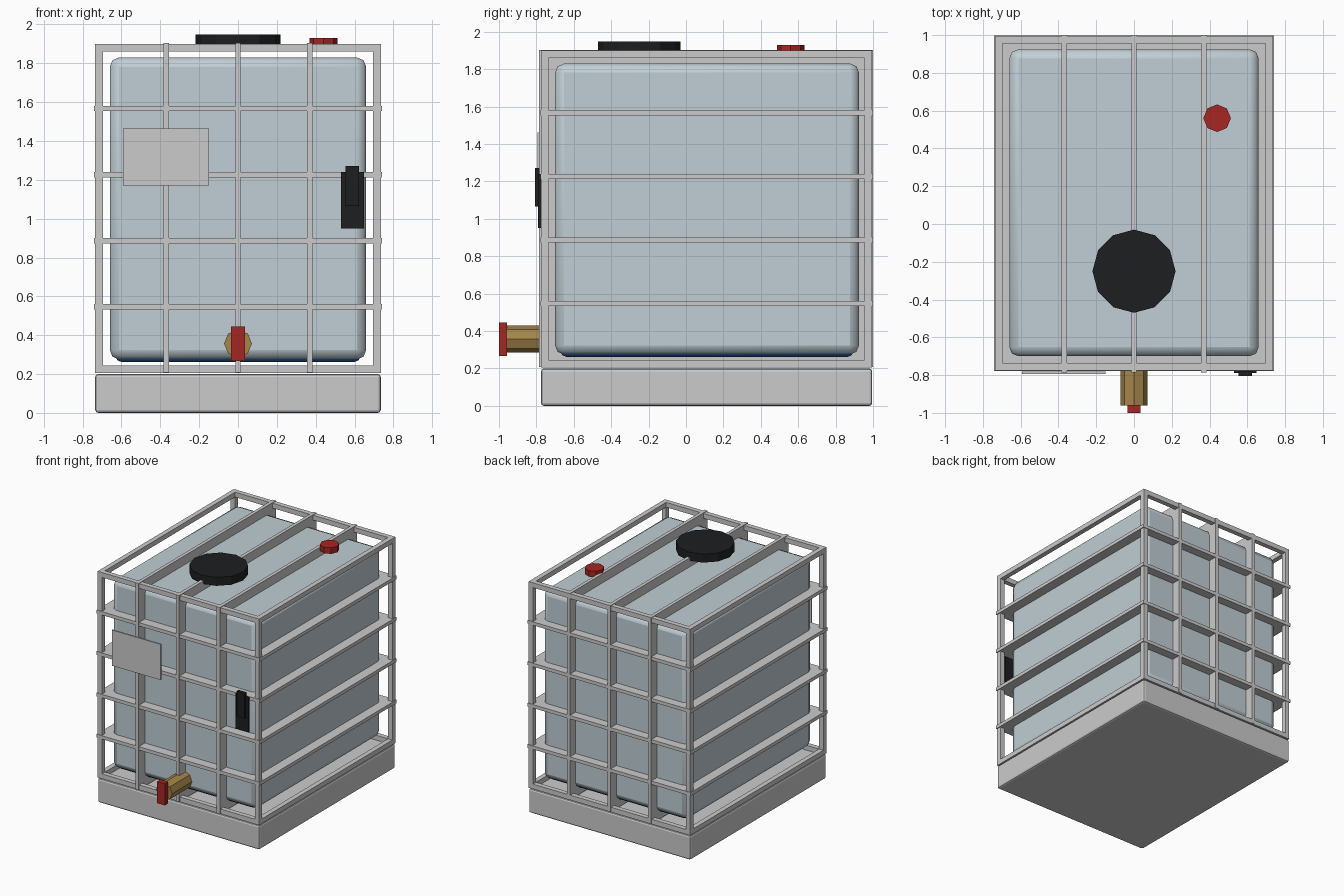
import bpy, bmesh, math
from mathutils import Matrix, Vector

if "Cube" in bpy.data.objects:
    bpy.data.objects.remove(bpy.data.objects["Cube"])


def material(name, color):
    m = bpy.data.materials.new(name)
    m.diffuse_color = (*color, 1)
    m.use_nodes = True
    m.node_tree.nodes["Principled BSDF"].inputs["Base Color"].default_value = m.diffuse_color
    return m


TANK = material("pale_plastic", (0.53, 0.62, 0.66))
BLACK = material("black_plastic", (0.012, 0.013, 0.014))
RED = material("red_plastic", (0.38, 0.02, 0.016))
BRASS = material("brass", (0.38, 0.24, 0.07))
BLUE = material("blue_liquid", (0.02, 0.11, 0.32))
LABEL = material("label_white", (0.62, 0.62, 0.62))


def finish(name, bm, mat=None, bevel=0, segments=1):
    me = bpy.data.meshes.new(name)
    bm.to_mesh(me)
    bm.free()
    ob = bpy.data.objects.new(name, me)
    bpy.context.collection.objects.link(ob)
    if mat:
        me.materials.append(mat)
    if bevel:
        mod = ob.modifiers.new("bevel", 'BEVEL')
        mod.width = bevel
        mod.segments = segments
    return ob


def add_box(bm, lo, hi):
    lo, hi = Vector(lo), Vector(hi)
    bmesh.ops.create_cube(bm, size=1, matrix=Matrix.Translation((lo + hi) / 2)
                          @ Matrix.Diagonal((*(hi - lo), 1)))


def box(name, lo, hi, mat=None, bevel=0, segments=1):
    bm = bmesh.new()
    add_box(bm, lo, hi)
    return finish(name, bm, mat, bevel, segments)


def cylinder(name, sides, r, depth, center, mat, rot=None):
    bm = bmesh.new()
    m = Matrix.Translation(center)
    if rot:
        m = m @ rot
    bmesh.ops.create_cone(bm, cap_ends=True, segments=sides, radius1=r,
                          radius2=r, depth=depth, matrix=m)
    return finish(name, bm, mat)


def ring(name, lo, hi, axis, depth):
    """Closed rectangular hoop around the given axis, made of four flat bars."""
    bm = bmesh.new()
    for a in [i for i in range(3) if i != axis]:
        l, h = list(lo), list(hi)
        h[a] = lo[a] + depth
        add_box(bm, l, h)
        l, h = list(lo), list(hi)
        l[a] = hi[a] - depth
        add_box(bm, l, h)
    return finish(name, bm)


X, Y0, Y1 = 0.735, -0.775, 0.995   # footprint

# pallet base
box("pallet", (-X, Y0, 0), (X, Y1, 0.2), None, 0.015, 2)

# tank and the liquid showing beneath it
tank = box("tank", (-0.66, -0.70, 0.275), (0.66, 0.925, 1.83), TANK, 0.048, 2)
liquid = box("liquid", (-0.63, -0.67, 0.262), (0.63, 0.895, 0.9), BLUE, 0.03, 2)
for ob in (tank, liquid):
    bpy.ops.object.select_all(action='DESELECT')
    ob.select_set(True)
    bpy.context.view_layer.objects.active = ob
    bpy.ops.object.shade_smooth_by_angle(angle=math.radians(50))

# outer cage: corner posts, then bottom and top rails
T = 0.04
for sx in (-1, 1):
    for y, end in ((Y0, "front"), (Y1 - T, "back")):
        x = -X if sx < 0 else X - T
        side = "left" if sx < 0 else "right"
        box(f"post_{end}_{side}", (x, y, 0.205), (x + T, y + T, 1.9))
ring("bottom_rails", (-X, Y0, 0.205), (X, Y1, 0.245), 2, T)
ring("top_rails", (-X, Y0, 1.86), (X, Y1, 1.9), 2, T)

# horizontal hoops around the tank
for i in range(4):
    z = 0.547 + 0.34 * i
    ring(f"horizontal_hoop_{i}", (-0.742, Y0 - 0.004, z - 0.014),
         (0.742, Y1 + 0.004, z + 0.014), 2, 0.095)

# vertical hoops running over the top
for i, x in enumerate((-0.37, 0, 0.37)):
    ring(f"vertical_hoop_{i}", (x - 0.014, -0.785, 0.207),
         (x + 0.014, 1.0, 1.904), 0, 0.095)

# filler lid and vent cap
cylinder("lid", 12, 0.22, 0.07, (0, -0.25, 1.913), BLACK)
cylinder("vent_cap", 8, 0.073, 0.05, (0.44, 0.56, 1.905), RED)

# outlet valve with handle
cylinder("valve_body", 8, 0.072, 0.26, (0, -0.83, 0.357), BRASS,
         Matrix.Rotation(math.pi / 2, 4, 'X'))
box("valve_handle", (-0.035, -1.0, 0.267), (0.035, -0.957, 0.445), RED)

# label plate and document holder on the front
box("label_plate", (-0.592, -0.794, 1.17), (-0.15, -0.782, 1.463), LABEL)
box("holder_plate", (0.53, -0.79, 0.95), (0.648, -0.775, 1.24), BLACK)
box("holder_clip", (0.553, -0.806, 1.065), (0.624, -0.782, 1.272), BLACK)
